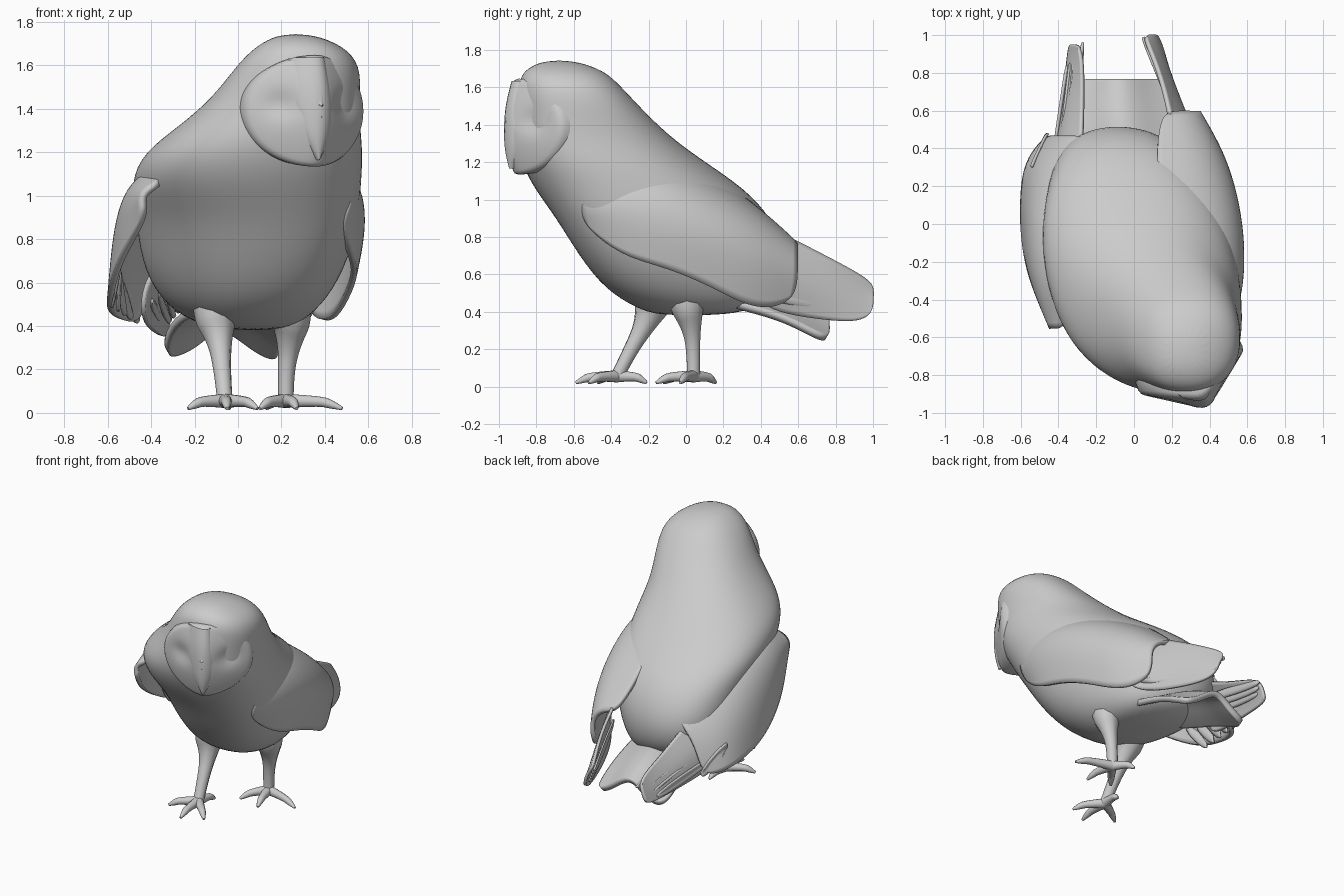
import bpy, math
from mathutils import Vector

cube = bpy.data.objects.get("Cube")
if cube:
    bpy.data.objects.remove(cube, do_unlink=True)

grey = bpy.data.materials.new("plain grey")
grey.use_nodes = True
grey.diffuse_color = (0.6, 0.6, 0.6, 1)
grey.node_tree.nodes["Principled BSDF"].inputs["Base Color"].default_value = (0.6, 0.6, 0.6, 1)


def add_mesh(name, verts, faces, subdiv=2, thick=0):
    mesh = bpy.data.meshes.new(name)
    mesh.from_pydata(verts, [], faces)
    mesh.materials.append(grey)
    mesh.polygons.foreach_set("use_smooth", [True] * len(mesh.polygons))
    ob = bpy.data.objects.new(name, mesh)
    bpy.context.collection.objects.link(ob)
    if subdiv:
        ob.modifiers.new("Smooth", "SUBSURF").levels = subdiv
        ob.modifiers["Smooth"].render_levels = subdiv
    if thick:
        solid = ob.modifiers.new("Thickness", "SOLIDIFY")
        solid.thickness, solid.offset = thick, 0
    return ob


def strip_faces(rows, cols, closed=False):
    span = cols if closed else cols - 1
    return [(r * cols + c, r * cols + (c + 1) % cols, (r + 1) * cols + (c + 1) % cols, (r + 1) * cols + c)
            for r in range(rows - 1) for c in range(span)]


def sheet(name, rows, thick=0.02):
    """Thin curved sheet: each row is y followed by (x, z) points."""
    verts = [(x, y, z) for y, *pts in rows for x, z in pts]
    return add_mesh(name, verts, strip_faces(len(rows), len(rows[0]) - 1), 3, thick)


def feather(name, root, tip, width):
    """Slim blade standing on edge, tapered to its tip."""
    root, tip = Vector(root), Vector(tip)
    verts = []
    for t, w in ((0, 0.5), (0.4, 1), (0.85, 0.9), (1, 0.35)):
        p = root.lerp(tip, t)
        for side in (-1, 0, 1):
            verts.append(p + Vector((0.015 * (1 - abs(side)), 0, side * w * width)))
    add_mesh(name, verts, strip_faces(4, 3), 1, 0.012)


def tube(name, points):
    """Tapered limb through (x, y, z, radius) points."""
    curve = bpy.data.curves.new(name, "CURVE")
    curve.dimensions, curve.bevel_depth, curve.bevel_resolution = "3D", 1, 3
    curve.use_fill_caps = True
    spline = curve.splines.new("NURBS")
    spline.points.add(len(points) - 1)
    for p, (x, y, z, r) in zip(spline.points, points):
        p.co, p.radius = (x, y, z, 1), r
    spline.order_u, spline.use_endpoint_u, spline.resolution_u = 3, True, 6
    spline.use_smooth = True
    curve.materials.append(grey)
    ob = bpy.data.objects.new(name, curve)
    bpy.context.collection.objects.link(ob)
    bpy.ops.object.select_all(action="DESELECT")
    ob.select_set(True)
    bpy.context.view_layer.objects.active = ob
    bpy.ops.object.convert(target="MESH")


def full(c):
    """Slightly squared-off sine or cosine."""
    return math.copysign(abs(c) ** 0.88, c)


# Body and head: level slices as z, x min, x max, y front, y back, backward lean
slices = [(0.38, -0.06, 0.2, -0.15, 0.2, 0), (0.42, -0.22, 0.3, -0.27, 0.4, -0.1),
          (0.52, -0.35, 0.4, -0.44, 0.5, -0.2), (0.7, -0.43, 0.49, -0.58, 0.54, -0.23),
          (0.9, -0.45, 0.54, -0.7, 0.47, -0.22), (1.06, -0.49, 0.56, -0.82, 0.32, -0.18),
          (1.2, -0.43, 0.57, -0.89, 0.11, -0.18), (1.32, -0.27, 0.56, -0.91, -0.06, -0.15),
          (1.45, -0.12, 0.565, -0.9, -0.2, -0.08), (1.6, -0.01, 0.57, -0.9, -0.34, 0),
          (1.69, 0.08, 0.49, -0.88, -0.43, 0), (1.745, 0.19, 0.34, -0.76, -0.6, 0)]
SIDES = 20
verts = []
for z, x0, x1, y0, y1, lean in slices:
    for i in range(SIDES):
        a = math.tau * i / SIDES
        dy = full(math.sin(a)) * (y1 - y0) / 2
        verts.append(((x0 + x1) / 2 + full(math.cos(a)) * (x1 - x0) / 2 + lean * dy, (y0 + y1) / 2 + dy, z))
faces = strip_faces(len(slices), SIDES, True)
faces += [tuple(reversed(range(SIDES))), tuple(range(len(verts) - SIDES, len(verts)))]
add_mesh("body_and_head", verts, faces)

# Facial disc, turned to the side the head looks
YAW = math.radians(23)
FACE = Vector((0.28, -0.72, 1.39))
RU, RV = 0.31, 0.265


def face_point(u, v, extra=0.0):
    d = 0.21 * (1 - (abs(u) / RU) ** 1.25) + 0.06 * (1 - (v / RV) ** 2)
    d -= 0.03 * math.exp(-((abs(u) - 0.16) ** 2 + (v - 0.03) ** 2) / 0.004)
    d += extra
    return FACE + Vector((u * math.cos(YAW) + d * math.sin(YAW), u * math.sin(YAW) - d * math.cos(YAW), v))


RINGS, SEG = 10, 40
verts = []
for r in range(1, RINGS + 1):
    for i in range(SEG):
        a = math.tau * i / SEG
        verts.append(face_point(RU * r / RINGS * math.cos(a), RV * r / RINGS * math.sin(a)))
for i in range(SEG):
    a = math.tau * i / SEG
    verts.append(face_point(RU * 0.93 * math.cos(a), RV * 0.93 * math.sin(a), -0.12))
add_mesh("facial_disc", verts, strip_faces(RINGS + 1, SEG, True) + [tuple(range(SEG))], 1)

# Broad ridge between the eyes narrowing to the beak: height, right edge, left edge
verts = []
ridge = [(0.245, -0.12, 0.05), (0.12, -0.125, 0.07), (0, -0.115, 0.085), (-0.1, -0.08, 0.075),
         (-0.17, -0.045, 0.045), (-0.225, -0.008, 0.008)]
for v, right, left in ridge:
    for u, lift in ((right, -0.03), (right * 0.9, 0.012), (0, 0.022), (left * 0.9, 0.008), (left, -0.03)):
        verts.append(face_point(u, v, lift))
add_mesh("beak_ridge", verts, strip_faces(len(ridge), 5), 2)

# Folded wings, front to back; points run from the back edge down to the lower edge
sheet("left_wing", [
    (-0.55, (0.42, 1.08), (0.5, 1.02), (0.51, 0.96), (0.46, 0.88)),
    (-0.35, (0.4, 1.22), (0.55, 1.1), (0.58, 0.93), (0.53, 0.7)),
    (-0.1, (0.22, 1.24), (0.5, 1.13), (0.6, 0.92), (0.54, 0.64)),
    (0.15, (0.12, 1.12), (0.42, 1.05), (0.57, 0.85), (0.5, 0.53)),
    (0.38, (0.12, 0.95), (0.34, 0.93), (0.5, 0.74), (0.42, 0.4)),
    (0.59, (0.14, 0.76), (0.26, 0.75), (0.36, 0.65), (0.32, 0.46))], 0.03)
sheet("right_wing", [
    (-0.55, (-0.34, 1.06), (-0.43, 1.02), (-0.44, 0.97), (-0.42, 0.9)),
    (-0.3, (-0.36, 1.16), (-0.5, 1.07), (-0.55, 0.92), (-0.55, 0.7)),
    (-0.05, (-0.3, 1.14), (-0.48, 1.05), (-0.57, 0.86), (-0.59, 0.54)),
    (0.15, (-0.24, 1.02), (-0.43, 0.95), (-0.55, 0.76), (-0.59, 0.48)),
    (0.33, (-0.23, 0.88), (-0.37, 0.81), (-0.5, 0.66), (-0.57, 0.44)),
    (0.46, (-0.26, 0.75), (-0.33, 0.7), (-0.41, 0.57), (-0.46, 0.4))], 0.03)

# Long flight feathers
sheet("left_flight_feathers", [
    (0.35, (0.22, 0.9), (0.4, 0.65), (0.34, 0.42)), (0.7, (0.17, 0.72), (0.23, 0.55), (0.21, 0.36)),
    (0.93, (0.08, 0.6), (0.14, 0.46), (0.15, 0.34)), (1.0, (0.05, 0.54), (0.1, 0.48), (0.12, 0.4))])
sheet("right_flight_feathers", [
    (0.25, (-0.28, 0.8), (-0.44, 0.6), (-0.44, 0.42)), (0.6, (-0.27, 0.62), (-0.36, 0.5), (-0.38, 0.37)),
    (0.85, (-0.27, 0.54), (-0.32, 0.44), (-0.35, 0.35)), (0.95, (-0.29, 0.49), (-0.32, 0.42), (-0.34, 0.36))])
for i in range(5):
    t = i / 4
    feather(f"left_feather_{i + 1}", (0.26 + 0.06 * t, 0.45, 0.62 - 0.14 * t),
            (0.04 + 0.08 * t, 0.99 - 0.06 * t, 0.52 - 0.12 * t), 0.035)
    feather(f"right_feather_{i + 1}", (-0.3 - 0.14 * t, 0.3, 0.62 - 0.14 * t),
            (-0.28 - 0.08 * t, 0.96 - 0.12 * t, 0.47 - 0.09 * t), 0.035)
    feather(f"right_edge_feather_{i + 1}", (-0.55, -0.1 + 0.4 * t, 0.68 - 0.08 * t),
            (-0.585 + 0.12 * t, 0.06 + 0.42 * t, 0.5 - 0.07 * t), 0.05)

# Tail, arched with drooping sides
sheet("tail", [
    (0.15, (-0.24, 0.46), (-0.12, 0.5), (0, 0.55), (0.12, 0.5), (0.22, 0.46)),
    (0.5, (-0.32, 0.38), (-0.2, 0.44), (-0.06, 0.53), (0.09, 0.44), (0.2, 0.38)),
    (0.68, (-0.34, 0.28), (-0.21, 0.35), (-0.07, 0.46), (0.08, 0.34), (0.2, 0.28)),
    (0.76, (-0.3, 0.27), (-0.2, 0.31), (-0.08, 0.43), (0.07, 0.3), (0.17, 0.25))], 0.04)

# Legs and feet
legs = {
    "right": ([(-0.08, -0.12, 0.64, 0.12), (-0.11, -0.17, 0.46, 0.115), (-0.085, -0.22, 0.33, 0.055),
               (-0.07, -0.31, 0.17, 0.037), (-0.06, -0.37, 0.05, 0.036)],
              [(-0.05, -0.59), (-0.23, -0.47), (0.09, -0.52), (-0.04, -0.21)]),
    "left": ([(0.18, -0.02, 0.64, 0.12), (0.25, 0.0, 0.46, 0.11), (0.235, 0.03, 0.31, 0.05),
              (0.22, 0.04, 0.17, 0.036), (0.22, 0.04, 0.05, 0.036)],
             [(0.48, -0.03), (0.27, -0.16), (0.1, -0.12), (0.13, 0.16)])}
for side, (path, tips) in legs.items():
    tube(f"{side}_leg", path)
    x, y = path[-1][:2]
    for i, (tx, ty) in enumerate(tips):
        mx, my = x + (tx - x) * 0.6, y + (ty - y) * 0.6
        tube(f"{side}_toe_{i + 1}", [(x, y, 0.055, 0.034), (mx, my, 0.055, 0.024),
                                     (x + (tx - x) * 0.8, y + (ty - y) * 0.8, 0.04, 0.022), (tx, ty, 0.02, 0.008)])
